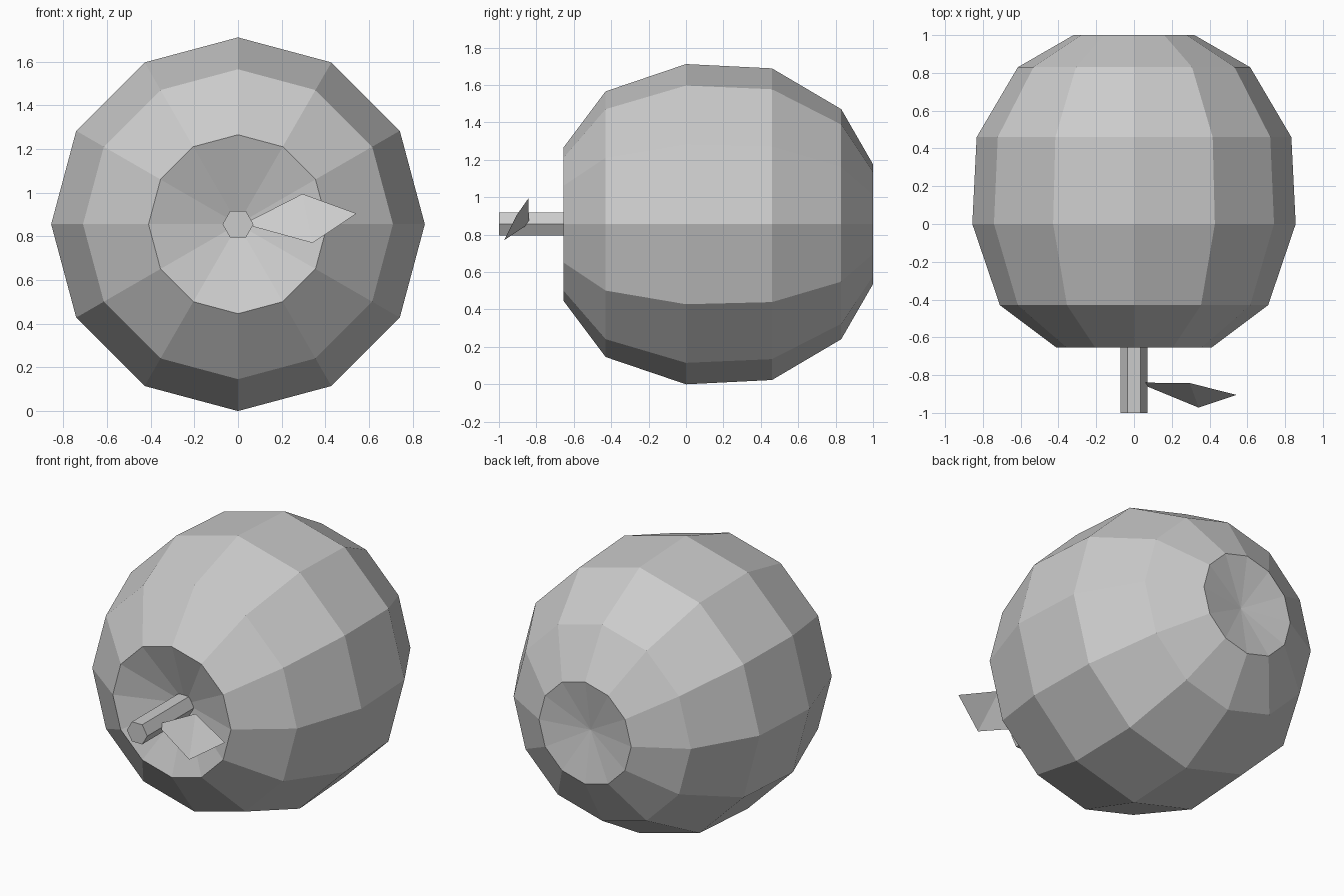
import bpy, bmesh
from math import sin, cos, tau

if "Cube" in bpy.data.objects:
    bpy.data.objects.remove(bpy.data.objects["Cube"])

AXIS_Z = 0.856  # height of the fruit's horizontal core axis


def finish(name, bm):
    mesh = bpy.data.meshes.new(name)
    bm.to_mesh(mesh)
    bm.free()
    obj = bpy.data.objects.new(name, mesh)
    bpy.context.collection.objects.link(obj)
    return obj


def lathe_y(name, profile, sides):
    """Sweep (y, radius) points around the core axis; radius 0 makes a pole."""
    bm = bmesh.new()
    rings = []
    for y, r in profile:
        count = sides if r else 1
        rings.append([bm.verts.new((r * cos(tau * i / sides), y,
                                    AXIS_Z + r * sin(tau * i / sides)))
                      for i in range(count)])
    for a, b in zip(rings, rings[1:]):
        for i in range(sides):
            j = (i + 1) % sides
            corners = [a[i % len(a)], a[j % len(a)], b[j % len(b)], b[i % len(b)]]
            bm.faces.new(list(dict.fromkeys(corners)))
    bmesh.ops.recalc_face_normals(bm, faces=bm.faces)
    return finish(name, bm)


# Fruit body with a dimple at each end
lathe_y("fruit_body", [(-0.515, 0), (-0.655, 0.41), (-0.43, 0.71), (0, 0.856),
                       (0.46, 0.833), (0.83, 0.615), (1.0, 0.32), (0.945, 0)], 12)

# Hexagonal stem rooted in the front dimple
lathe_y("stem", [(-1.0, 0), (-1.0, 0.071), (-0.51, 0.071), (-0.51, 0)], 6)

# Leaf: a thin sheet folded across its widest line
bm = bmesh.new()
base_low, base_high, wide_high, tip, wide_low = [bm.verts.new(p) for p in (
    (0.07, -0.86, 0.845), (0.06, -0.84, 0.875), (0.295, -0.842, 0.995),
    (0.543, -0.905, 0.905), (0.342, -0.972, 0.77))]
bm.faces.new((base_low, wide_low, wide_high, base_high))
bm.faces.new((wide_low, tip, wide_high))
finish("leaf", bm)
